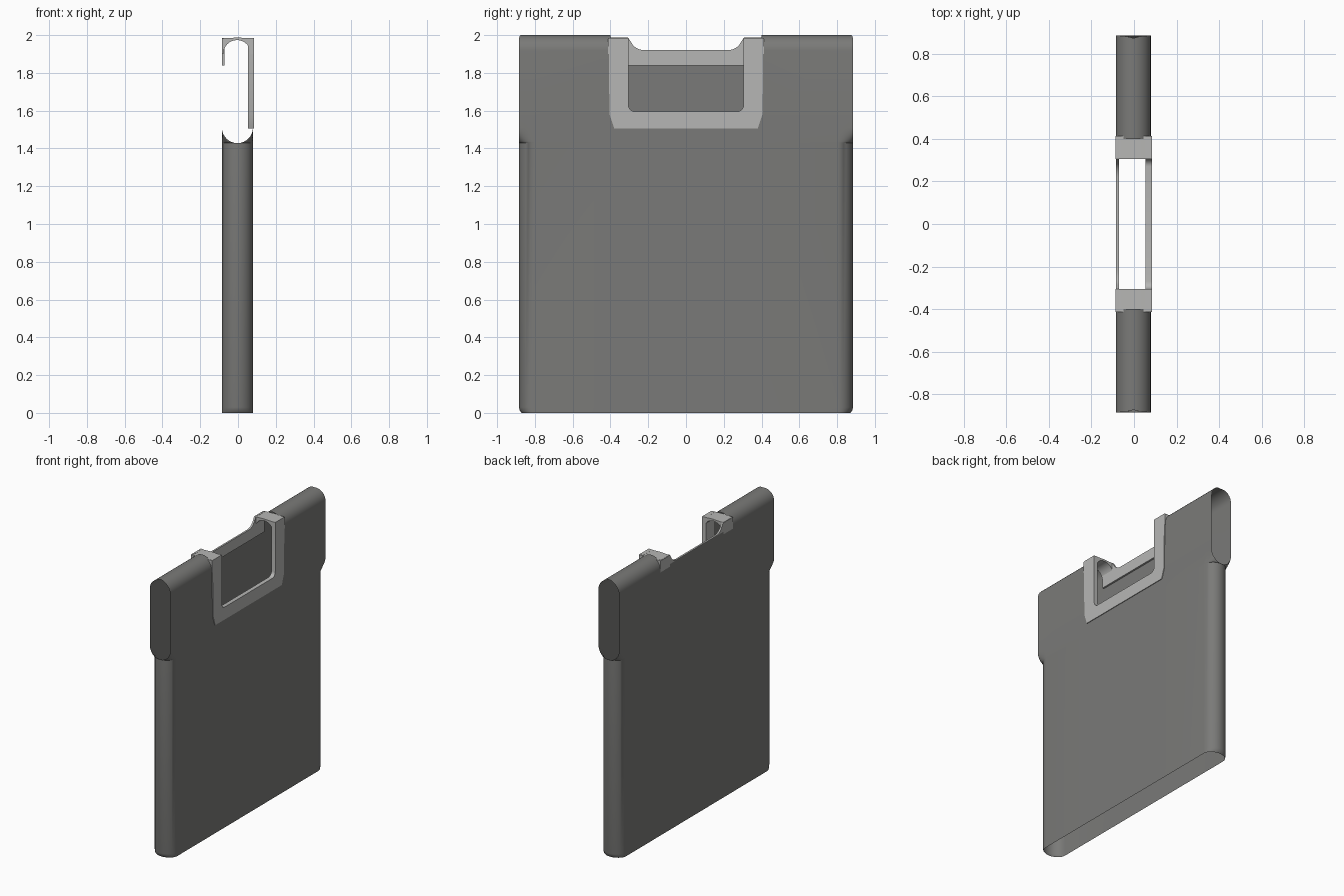
import bpy, bmesh, math

if "Cube" in bpy.data.objects:
    bpy.data.objects.remove(bpy.data.objects["Cube"])

R, CX = 0.082, -0.003          # half thickness and its centre
END = 0.885                    # half width along y
Z_OPEN, Z_ARCH = 1.51, 1.918   # centres of the lower and upper arcs of the end openings


def material(name, v):
    m = bpy.data.materials.new(name)
    m.diffuse_color = (*v, 1)
    m.use_nodes = True
    m.node_tree.nodes["Principled BSDF"].inputs["Base Color"].default_value = m.diffuse_color
    return m


body_mat = material("dark_grey", (0.195, 0.195, 0.188))
trim_mat = material("light_grey", (0.47, 0.47, 0.46))


def finish(name, bm, mat, angle=40):
    me = bpy.data.meshes.new(name)
    bm.to_mesh(me)
    bm.free()
    ob = bpy.data.objects.new(name, me)
    bpy.context.collection.objects.link(ob)
    me.materials.append(mat)
    bpy.ops.object.select_all(action='DESELECT')
    ob.select_set(True)
    bpy.context.view_layer.objects.active = ob
    bpy.ops.object.shade_smooth_by_angle(angle=math.radians(angle))
    return ob


def prism(name, pts, place, a, b, mat):
    """Extrude a 2D outline from a to b; place(u, v, t) gives the 3D point."""
    bm = bmesh.new()
    lo = [bm.verts.new(place(u, v, a)) for u, v in pts]
    hi = [bm.verts.new(place(u, v, b)) for u, v in pts]
    bm.faces.new(lo)
    bm.faces.new(hi)
    n = len(pts)
    for i in range(n):
        j = (i + 1) % n
        bm.faces.new((lo[i], lo[j], hi[j], hi[i]))
    bmesh.ops.recalc_face_normals(bm, faces=bm.faces[:])
    return finish(name, bm, mat)


def arc(cx, cz, rx, rz, a0, a1, n=6):
    return [(cx + rx * math.cos(math.radians(a0 + (a1 - a0) * i / n)),
             cz + rz * math.sin(math.radians(a0 + (a1 - a0) * i / n))) for i in range(n + 1)]


# Sleeve body: open sheet, levels are (z, wall half-width, end gap half-width, end inset)
levels = [(0, R, 0, 0.015), (0.012, R, 0, 0.005), (0.03, R, 0, 0), (Z_OPEN - R, R, 0, 0)]
for i in range(1, 9):
    t = math.radians(90 * i / 8)
    levels.append((Z_OPEN - R * math.cos(t), R, R * math.sin(t), 0))
levels += [(1.55, R, R, 0), (Z_ARCH, R, R, 0)]
for i in range(1, 9):
    t = math.radians(90 * i / 8)
    w = R * math.cos(t)
    levels.append((Z_ARCH + R * math.sin(t), w, w, 0.012 * (i / 8) ** 4))


def section(w, g, inset):
    pts = [(w, y) for y in (0, 0.36, 0.40)]
    for i in range(9):
        t = math.radians(90 * i / 8)
        pts.append((g + (w - g) * math.cos(t), END - R + (R - inset) * math.sin(t)))
    return pts


bm = bmesh.new()
for sx in (1, -1):
    for sy in (1, -1):
        rows = [[bm.verts.new((CX + sx * x, sy * y, z)) for x, y in section(w, g, e)]
                for z, w, g, e in levels]
        for r0, r1 in zip(rows, rows[1:]):
            for i in range(len(r0) - 1):
                q = (r0[i], r0[i + 1], r1[i + 1], r1[i])
                y = sum(abs(v.co.y) for v in q) / 4
                z = min(v.co.z for v in q) + 0.001
                if y < 0.40 and z > Z_ARCH:
                    continue                      # notch across the top
                if sx > 0 and y < 0.36 and z > 1.55:
                    continue                      # window in one wall
                bm.faces.new(q if sx * sy > 0 else q[::-1])
bmesh.ops.remove_doubles(bm, verts=bm.verts[:], dist=0.0004)
bmesh.ops.dissolve_degenerate(bm, edges=bm.edges[:], dist=0.0001)
bmesh.ops.recalc_face_normals(bm, faces=bm.faces[:])
if sum(f.normal.x * (f.calc_center_median().x - CX) * f.calc_area() for f in bm.faces) < 0:
    bmesh.ops.reverse_faces(bm, faces=bm.faces[:])
finish("sleeve_body", bm, body_mat)


def mirrored(half):
    return half + [(-y, z) for y, z in reversed(half)]


def on_wall(u, v, t):
    return (t, u, v)


# U-shaped window frame on one wall
outer = [(0.38, 1.505), (0.405, 1.58), (0.41, 1.985), (0.305, 1.985)]
inner = arc(0.27, 1.63, 0.035, 0.035, 0, -90)
prism("window_frame", mirrored(outer + inner), on_wall, 0.054, 0.084, trim_mat)

# Shallow lip on the opposite wall, with swept corners
lip = [(0.405, 1.84), (0.405, 1.985), (0.305, 1.985)] + arc(0.22, 1.985, 0.075, 0.065, -20, -90)
prism("notch_lip", mirrored(lip), on_wall, -0.084, -0.071, trim_mat)

# Caps bridging the two walls on each side of the notch
cap = [(0.084, 1.90), (0.084, 1.983), (CX, 1.987), (-0.086, 1.983), (-0.086, 1.90)]
cap += arc(CX - 0.002, 1.90, 0.073, 0.074, 180, 0, 12)
for side, name in ((1, "back_cap"), (-1, "front_cap")):
    prism(name, cap, lambda u, v, t: (u, side * t, v), 0.306, 0.414, trim_mat)
